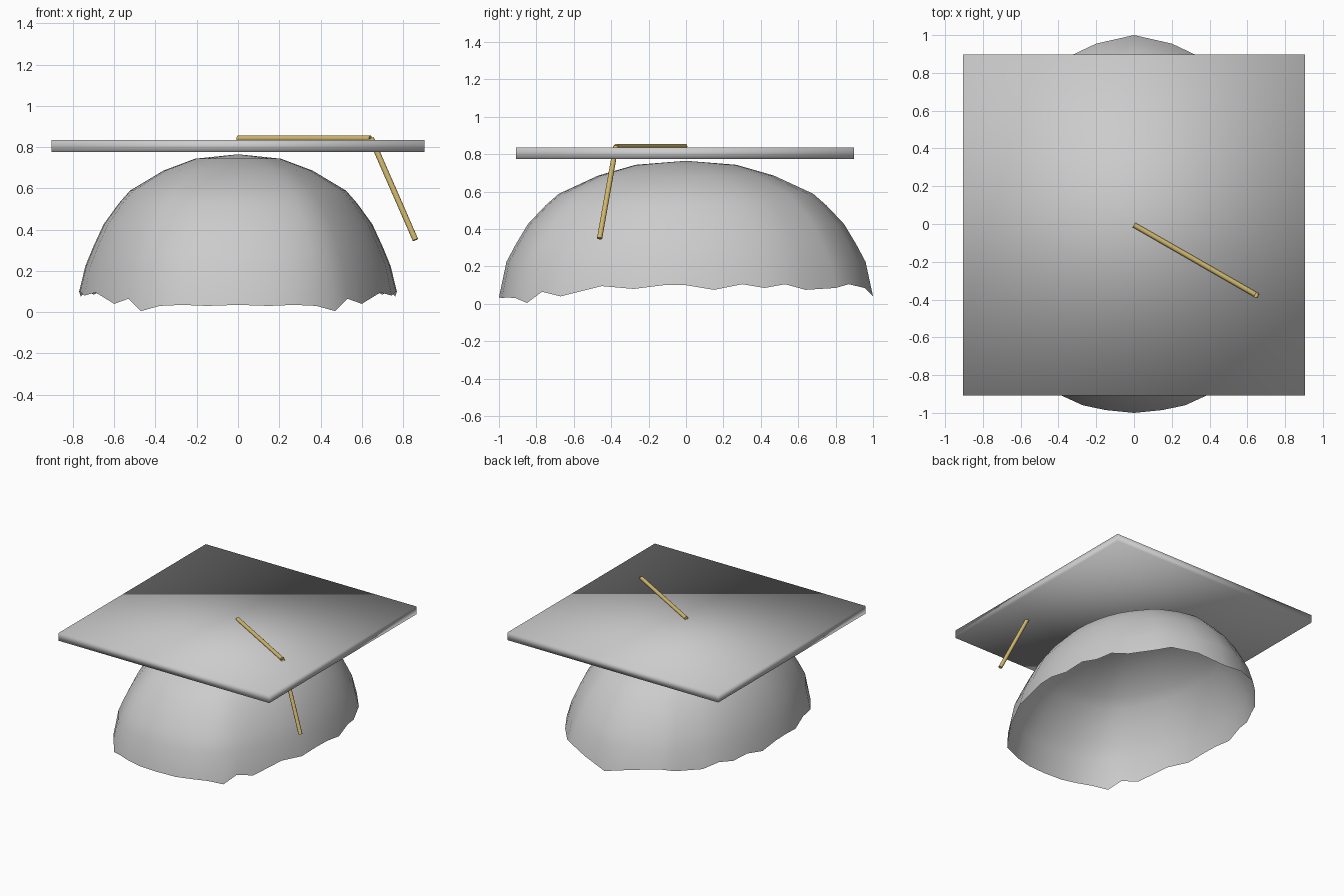
import bpy
import bmesh
from mathutils import Vector

if "Cube" in bpy.data.objects:
    bpy.data.objects.remove(bpy.data.objects["Cube"])


def material(name, rgb):
    mat = bpy.data.materials.new(name)
    mat.diffuse_color = (*rgb, 1.0)
    mat.use_nodes = True
    mat.node_tree.nodes["Principled BSDF"].inputs["Base Color"].default_value = mat.diffuse_color
    return mat


grey = material("light_grey", (0.6, 0.6, 0.6))
gold = material("gold", (0.62, 0.47, 0.15))


def finish(bm, name, mat, angle=None):
    bmesh.ops.recalc_face_normals(bm, faces=bm.faces)
    mesh = bpy.data.meshes.new(name)
    bm.to_mesh(mesh)
    bm.free()
    mesh.materials.append(mat)
    obj = bpy.data.objects.new(name, mesh)
    bpy.context.collection.objects.link(obj)
    bpy.ops.object.select_all(action='DESELECT')
    obj.select_set(True)
    bpy.context.view_layer.objects.active = obj
    if angle is None:
        bpy.ops.object.shade_smooth()
    else:
        bpy.ops.object.shade_smooth_by_angle(angle=angle)
    return obj


# Skull cap: open dome with a ragged rim, mirrored left to right
half_rim = [
    (0.00, -1.00, 0.035), (0.15, -0.985, 0.03), (0.27, -0.96, 0.035),
    (0.38, -0.91, 0.03), (0.47, -0.85, 0.005), (0.53, -0.77, 0.065),
    (0.60, -0.67, 0.04), (0.69, -0.45, 0.095), (0.745, -0.28, 0.08),
    (0.765, -0.12, 0.10), (0.77, 0.00, 0.10), (0.762, 0.15, 0.075),
    (0.735, 0.30, 0.105), (0.70, 0.42, 0.085), (0.655, 0.53, 0.105),
    (0.59, 0.64, 0.075), (0.46, 0.80, 0.085), (0.38, 0.87, 0.105),
    (0.20, 0.955, 0.085), (0.00, 1.00, 0.04),
]
rim = half_rim + [(-x, y, z) for x, y, z in half_rim[-2:0:-1]]
# (share of the rim radius, share of the height)
profile = [(0.96, 0.25), (0.91, 0.38), (0.845, 0.53), (0.75, 0.67),
           (0.68, 0.755), (0.47, 0.89), (0.27, 0.97)]
base, top = 0.045, 0.765

bm = bmesh.new()
rings = [[bm.verts.new(p) for p in rim]]
for f, g in profile:
    rings.append([bm.verts.new((x * f, y * f, base + (top - base) * g))
                  for x, y, _ in rim])
apex = bm.verts.new((0, 0, top))
n = len(rim)
for low, high in zip(rings, rings[1:]):
    for i in range(n):
        j = (i + 1) % n
        bm.faces.new((low[i], low[j], high[j], high[i]))
for i in range(n):
    bm.faces.new((rings[-1][i], rings[-1][(i + 1) % n], apex))
finish(bm, "skull_cap", grey)

# Square board
bm = bmesh.new()
bmesh.ops.create_cube(bm, size=1)
for v in bm.verts:
    v.co = Vector((v.co.x * 1.81, v.co.y * 1.806 - 0.006, v.co.z * 0.06 + 0.805))
finish(bm, "board", grey)


# Tassel cord: one rod lying on the board, one hanging from its end
def rod(name, start, end, radius):
    a, b = Vector(start), Vector(end)
    bm = bmesh.new()
    bmesh.ops.create_cone(bm, cap_ends=True, segments=12, radius1=radius,
                          radius2=radius, depth=(b - a).length)
    turn = (b - a).to_track_quat('Z', 'Y')
    for v in bm.verts:
        v.co = turn @ v.co + (a + b) / 2
    finish(bm, name, gold, 0.7)


rod("cord_on_board", (0, -0.005, 0.842), (0.642, -0.373, 0.842), 0.014)
rod("hanging_cord", (0.645, -0.375, 0.842), (0.86, -0.462, 0.35), 0.014)
